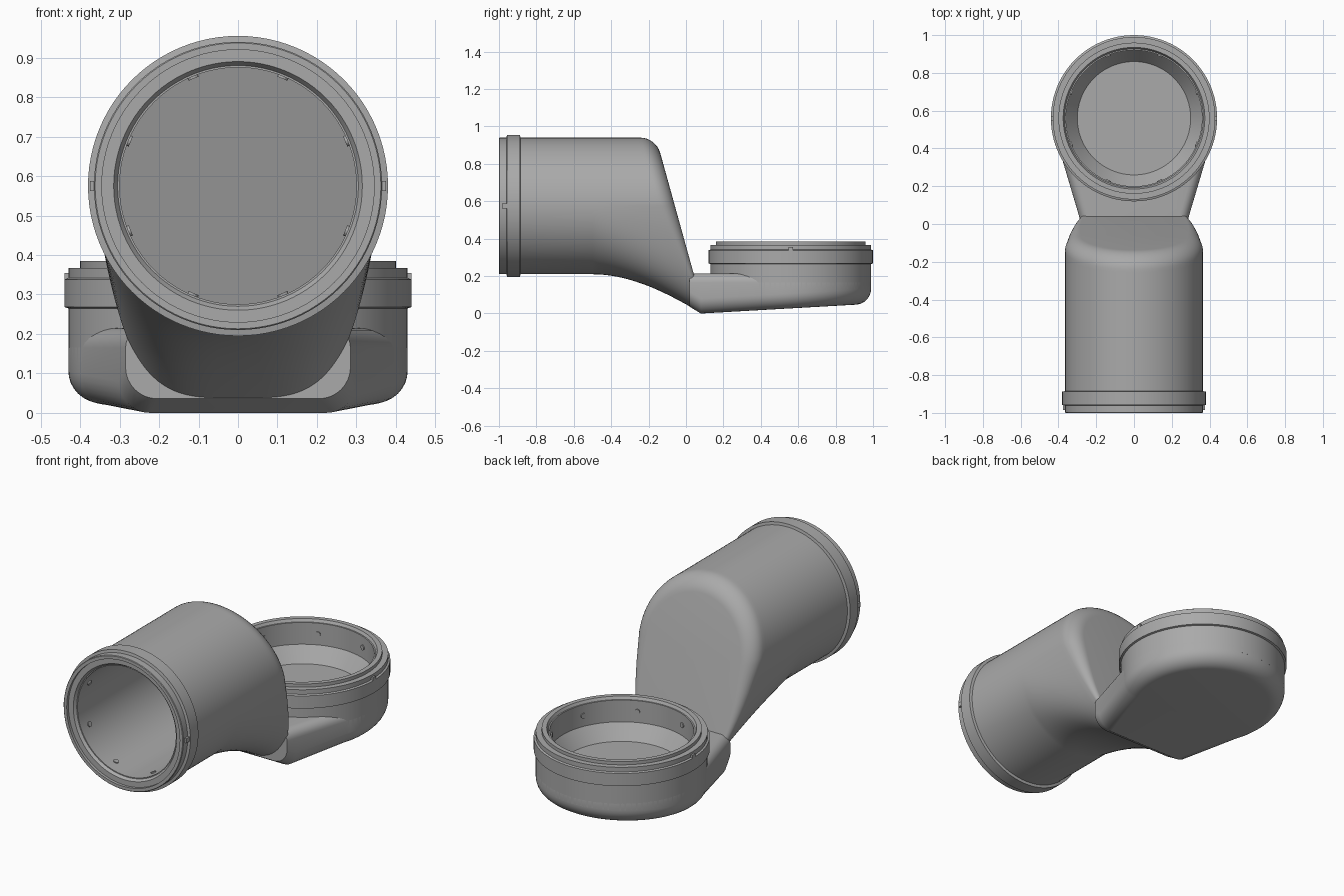
import bpy, bmesh, math
from mathutils import Vector, Matrix

cube = bpy.data.objects.get("Cube")
if cube:
    bpy.data.objects.remove(cube, do_unlink=True)

SEG = 96
AXIS_Z, PIPE_R = 0.575, 0.365      # horizontal pipe
CUP_Y, CUP_R = 0.56, 0.43          # upright socket

grey = bpy.data.materials.new("plain grey")
grey.use_nodes = True
grey.diffuse_color = (0.4, 0.4, 0.4, 1)
grey.node_tree.nodes["Principled BSDF"].inputs["Base Color"].default_value = (0.4, 0.4, 0.4, 1)


def finish(name, bm):
    bmesh.ops.remove_doubles(bm, verts=bm.verts, dist=1e-5)
    bmesh.ops.recalc_face_normals(bm, faces=bm.faces)
    mesh = bpy.data.meshes.new(name)
    bm.to_mesh(mesh)
    bm.free()
    obj = bpy.data.objects.new(name, mesh)
    bpy.context.collection.objects.link(obj)
    mesh.materials.append(grey)
    bpy.ops.object.select_all(action='DESELECT')
    obj.select_set(True)
    bpy.context.view_layer.objects.active = obj
    bpy.ops.object.shade_smooth_by_angle(angle=math.radians(32))
    return obj


def skin(name, rings, strip_caps=False):
    """Join rings of equal length; strip caps close mirrored outlines row by row."""
    bm = bmesh.new()
    rows = [[bm.verts.new(p) for p in ring] for ring in rings]
    n = len(rows[0])
    for a, b in zip(rows, rows[1:]):
        for i in range(n):
            j = (i + 1) % n
            bm.faces.new((a[i], a[j], b[j], b[i]))
    if strip_caps:
        for row in (rows[0], rows[-1]):
            for i in range(n // 2 - 1):
                bm.faces.new((row[i], row[i + 1], row[n - 2 - i], row[n - 1 - i]))
    return finish(name, bm)


angles = [2 * math.pi * i / SEG for i in range(SEG)]


# Horizontal pipe that droops into the neck and ends in a slanted back
def back_y(z):
    return 0.10 - 0.277 * z


def pipe_ring(r, y):
    return [(r * math.sin(a), y, AXIS_Z + r * math.cos(a)) for a in angles]


def slanted_ring(r, offset):
    return [(x, back_y(z) - offset, z) for x, _, z in pipe_ring(r, 0)]


def section(u):
    """Circle at u = 0, stretched down with tapered sides at u = 1."""
    pts = []
    drop = AXIS_Z - 0.21 * (1 - u * u)
    for a in angles:
        s, c = math.sin(a), math.cos(a)
        if c >= 0:
            pts.append((PIPE_R * s, AXIS_Z + PIPE_R * c))
        else:
            e = 2 / (2 + 2 * u)
            d = (-c) ** e
            x = math.copysign(abs(s) ** e, s) * (1 - 0.3 * u * d ** 1.2)
            pts.append((PIPE_R * x, AXIS_Z - drop * d))
    return pts


def edge_radius(z):
    return 0.015 + 0.065 * min(1, max(0, (z - 0.15) / 0.4))


rings = [slanted_ring(0, 0.06), slanted_ring(0.30, 0.06)]
mouth = [(0.30, -0.72), (0.30, -0.97), (0.305, -0.97), (0.315, -0.985), (0.345, -0.985),
         (0.345, -1), (0.362, -1), (0.365, -0.997), (0.365, -0.96), (0.38, -0.957),
         (0.38, -0.888), (0.365, -0.885)]
rings += [pipe_ring(r, y) for r, y in mouth]
STEPS = 16
for k in range(STEPS + 1):
    u = k / STEPS
    rings.append([(x, -0.5 + u * (back_y(z) - edge_radius(z) + 0.5), z)
                  for x, z in section(u)])
for k in range(1, 9):
    t = math.pi / 2 * k / 8
    ring = []
    for x, z in section(1):
        rad = edge_radius(z)
        f = 1 - rad * (1 - math.cos(t)) / PIPE_R
        zz = AXIS_Z + (z - AXIS_Z) * f
        ring.append((x * f, back_y(zz) - rad * (1 - math.sin(t)), zz))
    rings.append(ring)
rings.append([(0, back_y(AXIS_Z), AXIS_Z)] * SEG)
skin("pipe_body", rings)


# Neck and socket base: a teardrop outline with a tilted, rounded underside
def bottom_z(y):
    return 0.057 * (y - 0.08) if y > 0.08 else 0.6 * (0.08 - y)


def outline(inset):
    right = [(0.285 - inset, 0.02), (0.302 - inset, 0.08)]
    for i in range(41):
        a = math.radians(-24 + 112 * i / 40)
        r = CUP_R - inset
        right.append((r * math.cos(a), CUP_Y + r * math.sin(a)))
    return right + [(-x, y) for x, y in reversed(right)]


rings = []
for k in range(9):
    t = math.pi / 2 * k / 8
    rings.append([(x, y, bottom_z(y) + 0.08 * (1 - math.sin(t)))
                  for x, y in outline(0.08 * (1 - math.cos(t)))][:])
rings.reverse()
rings = [[(x, y, bottom_z(y) + 0.08 * (1 - math.cos(math.pi / 2 * k / 8)))
          for x, y in outline(0.08 * (1 - math.sin(math.pi / 2 * k / 8)))] for k in range(9)]
for k in range(7):
    t = math.pi / 2 * k / 6
    rings.append([(x, y, 0.165 + 0.05 * math.sin(t))
                  for x, y in outline(0.05 * (1 - math.cos(t)))])
for z in (0.215, 0.14):
    inner = []
    for x, y in outline(0):
        d = Vector((x, y - CUP_Y)).normalized() * 0.38
        inner.append((d.x, CUP_Y + d.y, z))
    rings.append(inner)
skin("neck_and_base", rings, strip_caps=True)

# Upright socket with stepped rim, bore and conical seat
cup = [(0, 0.13), (0.43, 0.13), (0.43, 0.265), (0.44, 0.268), (0.44, 0.338), (0.43, 0.342),
       (0.43, 0.367), (0.40, 0.367), (0.40, 0.385), (0.375, 0.385), (0.367, 0.37),
       (0.36, 0.37), (0.36, 0.25), (0.30, 0.17), (0, 0.17)]
skin("socket", [[(r * math.cos(a), CUP_Y + r * math.sin(a), z) for a in angles]
                for r, z in cup])


# Small screw heads inside both bores
def screws(name, place, radius):
    bm = bmesh.new()
    for i in range(8):
        a = 2 * math.pi * (i + 0.5) / 8
        pos, direction = place(a, radius)
        rot = direction.to_track_quat('Z', 'Y').to_matrix().to_4x4()
        bmesh.ops.create_cone(bm, cap_ends=True, segments=12, radius1=0.014, radius2=0.014,
                              depth=0.01, matrix=Matrix.Translation(pos) @ rot)
    finish(name, bm)


def on_pipe(a, r):
    d = Vector((math.sin(a), 0, math.cos(a)))
    return d * r + Vector((0, -0.9, AXIS_Z)), d


def on_cup(a, r):
    d = Vector((math.cos(a), math.sin(a), 0))
    return d * r + Vector((0, CUP_Y, 0.31)), d


screws("pipe_screws", on_pipe, 0.299)
screws("socket_screws", on_cup, 0.359)

# Locating keys on the sides of both rims
for part, pos, size in (("pipe_key", (0.367, -0.97, AXIS_Z), (0.016, 0.03, 0.025)),
                        ("socket_key", (0.433, CUP_Y, 0.345), (0.014, 0.025, 0.02))):
    for side, sign in (("left", 1), ("right", -1)):
        bm = bmesh.new()
        bmesh.ops.create_cube(bm, size=1)
        bmesh.ops.scale(bm, vec=size, verts=bm.verts)
        bmesh.ops.translate(bm, vec=(sign * pos[0], pos[1], pos[2]), verts=bm.verts)
        finish(side + "_" + part, bm)
